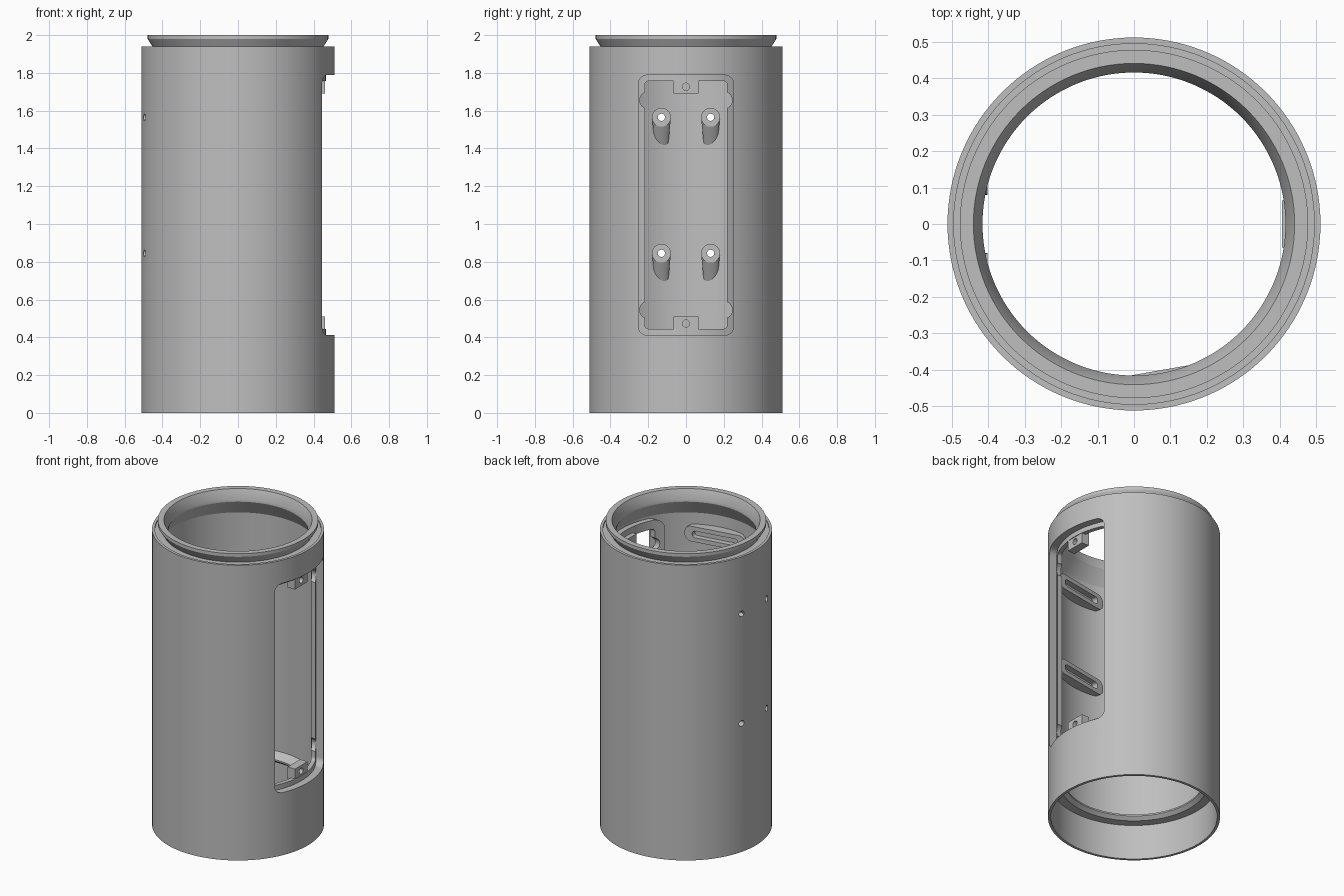
import bpy, bmesh
from math import sin, cos, pi, radians

cube = bpy.data.objects.get("Cube")
if cube:
    bpy.data.objects.remove(cube, do_unlink=True)

grey = bpy.data.materials.new("plain grey")
grey.use_nodes = True
grey.diffuse_color = (0.52, 0.52, 0.52, 1)
grey.node_tree.nodes["Principled BSDF"].inputs["Base Color"].default_value = (0.52, 0.52, 0.52, 1)


def finish(name, bm):
    bmesh.ops.recalc_face_normals(bm, faces=bm.faces)
    mesh = bpy.data.meshes.new(name)
    bm.to_mesh(mesh)
    bm.free()
    mesh.materials.append(grey)
    ob = bpy.data.objects.new(name, mesh)
    bpy.context.collection.objects.link(ob)
    return ob


def revolve(name, profile, segs=128):
    """Closed (radius, z) profile turned around the z axis."""
    bm = bmesh.new()
    loops = [[bm.verts.new((r * cos(2 * pi * i / segs), r * sin(2 * pi * i / segs), z))
              for r, z in profile] for i in range(segs)]
    n = len(profile)
    for i in range(segs):
        a, b = loops[i], loops[(i + 1) % segs]
        for j in range(n):
            k = (j + 1) % n
            bm.faces.new((a[j], b[j], b[k], a[k]))
    return finish(name, bm)


def ring(name, r0, r1, z0=0.2, z1=1.9):
    return revolve(name, [(r0, z0), (r1, z0), (r1, z1), (r0, z1)])


def rounded(hy, z0, z1, r, steps=8):
    """Rounded rectangle outline in (y, z)."""
    pts = []
    corners = [(hy - r, z1 - r), (r - hy, z1 - r), (r - hy, z0 + r), (hy - r, z0 + r)]
    for q, (cy, cz) in enumerate(corners):
        for s in range(steps + 1):
            a = (q + s / steps) * pi / 2
            pts.append((cy + r * cos(a), cz + r * sin(a)))
    return pts


def circle(y, z, r, n=32):
    return [(y + r * cos(2 * pi * i / n), z + r * sin(2 * pi * i / n)) for i in range(n)]


def prism(name, outline, x0, x1, turn=0):
    """Outline in (y, z) extruded along x, then turned about z."""
    bm = bmesh.new()
    a = [bm.verts.new((x0, y, z)) for y, z in outline]
    b = [bm.verts.new((x1, y, z)) for y, z in outline]
    bm.faces.new(a)
    bm.faces.new(b[::-1])
    for i in range(len(a)):
        j = (i + 1) % len(a)
        bm.faces.new((a[i], a[j], b[j], b[i]))
    ob = finish(name, bm)
    for v in ob.data.vertices:
        x, y, z = v.co
        v.co = (x * cos(turn) - y * sin(turn), x * sin(turn) + y * cos(turn), z)
    return ob


def combine(ob, tool, kind):
    """Apply a boolean and discard the tool."""
    mod = ob.modifiers.new(kind, 'BOOLEAN')
    mod.operation, mod.solver, mod.object = kind, 'EXACT', tool
    bpy.context.view_layer.objects.active = ob
    bpy.ops.object.modifier_apply(modifier=mod.name)
    bpy.data.objects.remove(tool, do_unlink=True)
    return ob


# Tube: bottom socket, inner ledges, top flared rim
body = revolve("tube_body", [
    (0.512, 0), (0.512, 1.94), (0.495, 1.94), (0.495, 1.93), (0.447, 1.93),
    (0.478, 1.98), (0.478, 2.0), (0.441, 2.0), (0.416, 1.94), (0.416, 1.925),
    (0.47, 1.83), (0.47, 0.29), (0.416, 0.26), (0.416, 0.25), (0.44, 0.23),
    (0.495, 0.23), (0.495, 0)])

# Thickened frame behind the window
frame = prism("window_frame", rounded(0.27, 0.385, 1.815, 0.06), 0.2, 0.6)
combine(frame, ring("frame_band", 0.437, 0.49), 'INTERSECT')
combine(body, frame, 'UNION')

# Rebate for a cover, then the opening with side lobes
rebate = prism("rebate", rounded(0.252, 0.412, 1.788, 0.045), 0.2, 0.7)
combine(rebate, ring("rebate_band", 0.465, 0.65), 'INTERSECT')
combine(body, rebate, 'DIFFERENCE')
combine(body, prism("opening", rounded(0.218, 0.445, 1.757, 0.02), 0.2, 0.7), 'DIFFERENCE')
for y in (-0.2, 0.2):
    for z in (0.545, 1.655):
        combine(body, prism("lobe", circle(y, z, 0.045), 0.2, 0.7), 'DIFFERENCE')

# Screw tabs at both ends of the window
for z0, z1, hole in ((0.425, 0.51, 0.473), (1.69, 1.775, 1.727)):
    tab = prism("screw_tab", [(-0.065, z0), (0.065, z0), (0.065, z1), (-0.065, z1)], 0.406, 0.46)
    combine(body, tab, 'UNION')
    combine(body, prism("tab_hole", circle(0, hole, 0.019), 0.3, 0.6), 'DIFFERENCE')


# Bosses on the wall facing the window, with sloping supports and through holes
def boss(y, z):
    bm = bmesh.new()
    for x, dz, r in ((-0.402, 0, 0.05), (-0.478, 0, 0.05), (-0.478, -0.157, 0.035)):
        for cy, cz in circle(y, z + dz, r):
            bm.verts.new((x, cy, cz))
    hull = bmesh.ops.convex_hull(bm, input=bm.verts)
    loose = [v for v in bm.verts if not v.link_faces]
    bmesh.ops.delete(bm, geom=loose, context='VERTS')
    return finish("boss", bm)


for y in (-0.13, 0.13):
    for z in (0.845, 1.565):
        combine(body, boss(y, z), 'UNION')
        combine(body, prism("boss_hole", circle(y, z, 0.019), -0.7, -0.3), 'DIFFERENCE')

# Slotted flat lugs on the front inner wall
turn = radians(-80)
for z in (1.12, 1.705):
    lug = prism("slotted_lug", rounded(0.2, z - 0.05, z + 0.05, 0.045), 0.408, 0.6, turn)
    combine(lug, ring("lug_band", 0.3, 0.49), 'INTERSECT')
    combine(body, lug, 'UNION')
    combine(body, prism("lug_slot", rounded(0.15, z - 0.022, z + 0.022, 0.02), 0.3, 0.445, turn),
            'DIFFERENCE')

# Smooth round walls, crisp edges
bpy.ops.object.select_all(action='DESELECT')
body.select_set(True)
bpy.context.view_layer.objects.active = body
bpy.ops.object.shade_smooth_by_angle(angle=radians(25))
